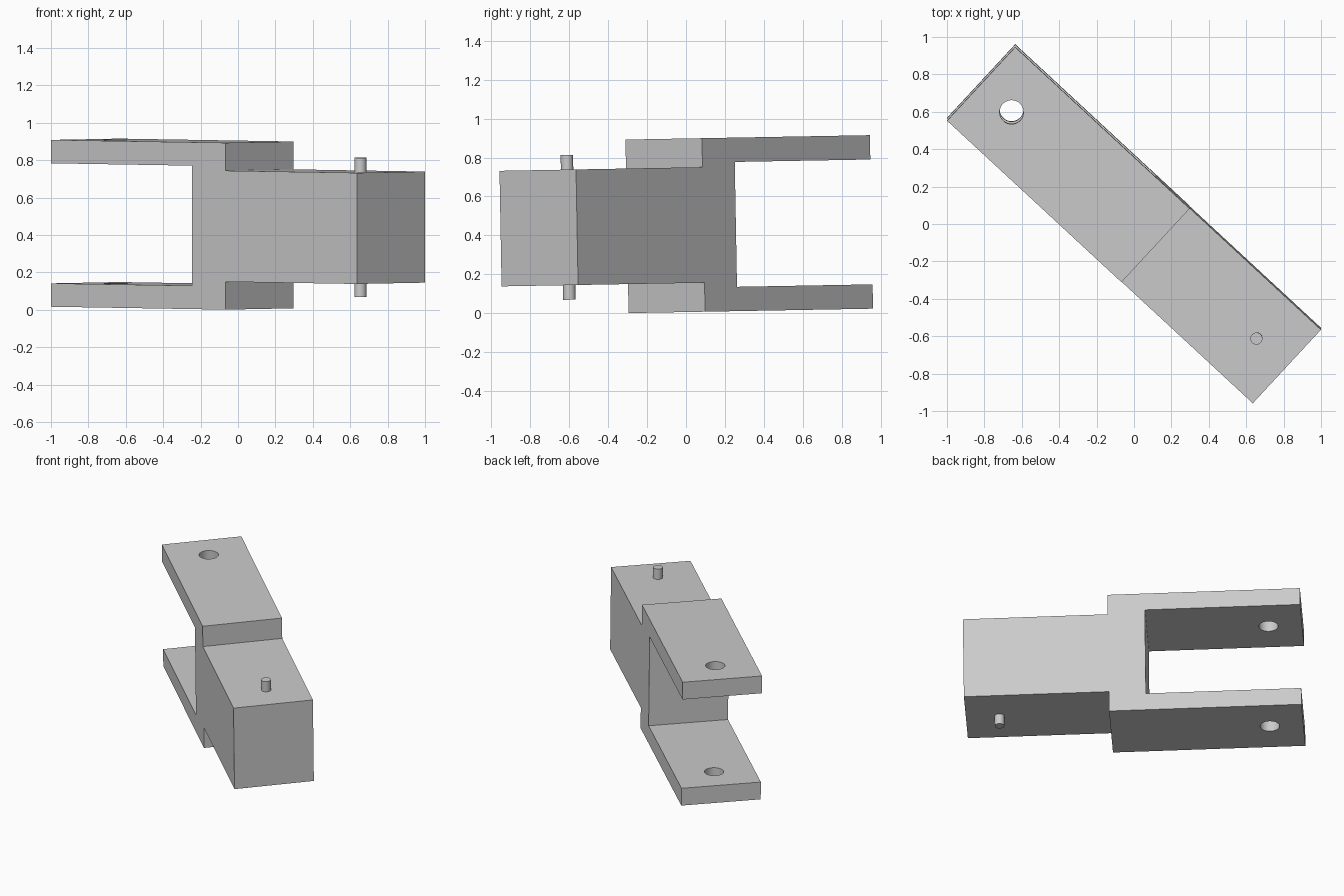
import bpy, bmesh
from math import radians
from mathutils import Matrix

if "Cube" in bpy.data.objects:
    bpy.data.objects.remove(bpy.data.objects["Cube"], do_unlink=True)

# One plain grey for the whole part
grey = bpy.data.materials.new("plain grey")
grey.use_nodes = True
colour = (0.6, 0.6, 0.6, 1)
grey.diffuse_color = colour
grey.node_tree.nodes["Principled BSDF"].inputs["Base Color"].default_value = colour

# The link lies diagonally and leans very slightly
pose = (Matrix.Translation((0, 0, 0.452)) @ Matrix.Rotation(0.018, 4, "X")
        @ Matrix.Rotation(radians(-42.8), 4, "Z"))

END, HALF_WIDTH = 1.114, 0.268
STEP, SLOT = 0.157, -0.088
OUTER, INNER, BLOCK = 0.446, 0.321, 0.297
PIVOT = 0.892


def finish(name, bm):
    bmesh.ops.recalc_face_normals(bm, faces=bm.faces)
    mesh = bpy.data.meshes.new(name)
    bm.to_mesh(mesh)
    bm.free()
    mesh.materials.append(grey)
    obj = bpy.data.objects.new(name, mesh)
    bpy.context.collection.objects.link(obj)
    obj.matrix_world = pose
    return obj


def cylinder(name, x, z, radius, depth):
    bm = bmesh.new()
    bmesh.ops.create_cone(bm, cap_ends=True, segments=40, radius1=radius,
                          radius2=radius, depth=depth,
                          matrix=Matrix.Translation((x, 0, z)))
    return finish(name, bm)


# Link body: side profile (upper half mirrored) extruded across the width
upper = [(END, BLOCK), (STEP, BLOCK), (STEP, OUTER),
         (-END, OUTER), (-END, INNER), (SLOT, INNER)]
profile = upper + [(x, -z) for x, z in reversed(upper)]
bm = bmesh.new()
side = bm.faces.new([bm.verts.new((x, -HALF_WIDTH, z)) for x, z in profile])
swept = bmesh.ops.extrude_face_region(bm, geom=[side])
bmesh.ops.translate(bm, vec=(0, 2 * HALF_WIDTH, 0),
                    verts=[v for v in swept["geom"] if isinstance(v, bmesh.types.BMVert)])
body = finish("link_body", bm)

# Pivot hole through both prongs
cutter = cylinder("hole_cutter", -PIVOT, 0, 0.064, 1.2)
cutter.hide_render = True
cut = body.modifiers.new("pivot hole", "BOOLEAN")
cut.operation, cut.solver, cut.object = "DIFFERENCE", "EXACT", cutter
bpy.context.view_layer.objects.active = body
bpy.ops.object.modifier_apply(modifier=cut.name)
bpy.data.objects.remove(cutter, do_unlink=True)

# Short pivot pins above and below the block
pins = [cylinder(name, PIVOT, sign * 0.331, 0.032, 0.082)
        for name, sign in (("upper_pin", 1), ("lower_pin", -1))]

# Smooth the round surfaces, keep the edges sharp
bpy.ops.object.select_all(action="DESELECT")
for obj in [body] + pins:
    obj.select_set(True)
bpy.ops.object.shade_smooth_by_angle(angle=radians(30))
